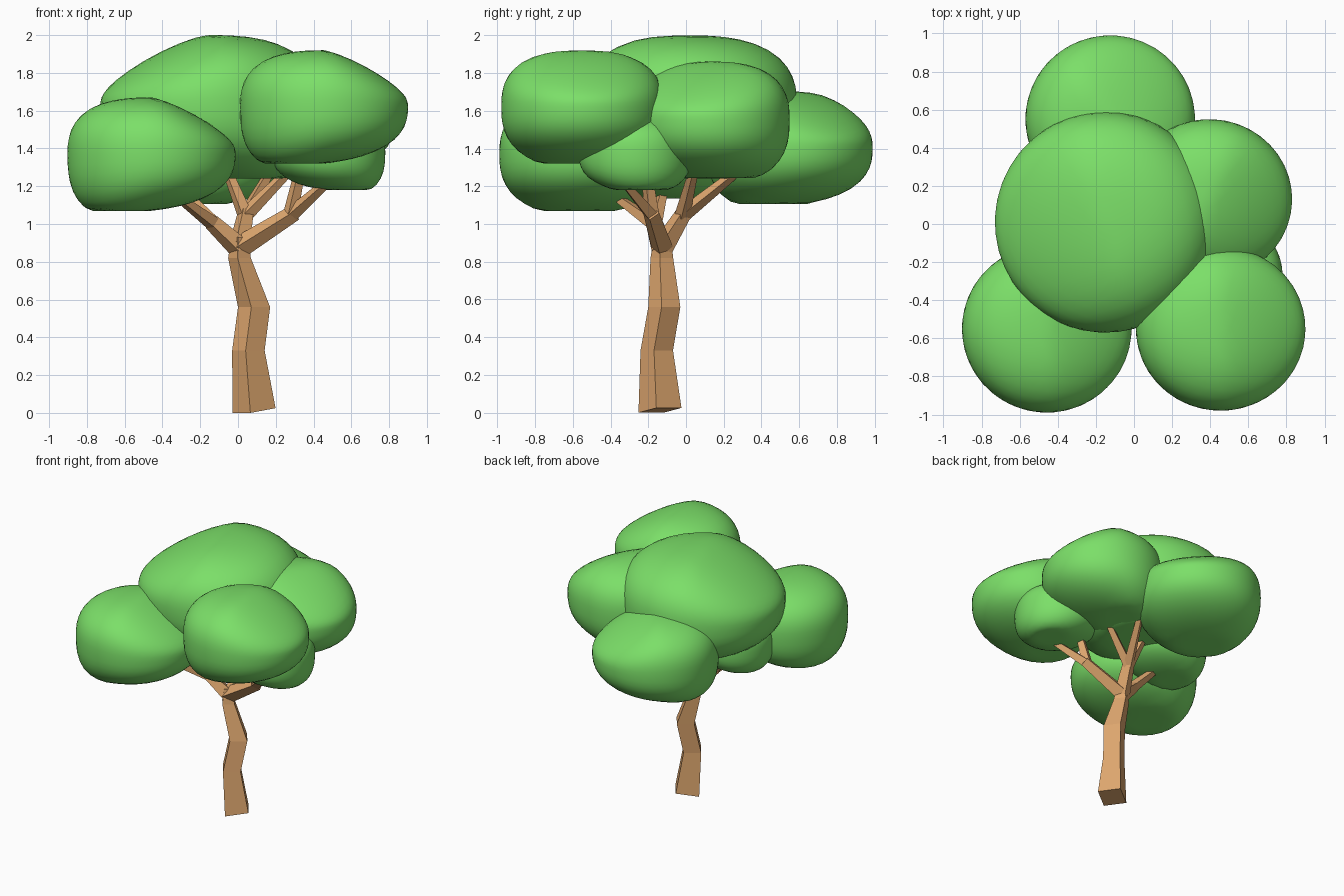
import bpy, bmesh
from math import sin, cos, radians, tau
from mathutils import Vector

if "Cube" in bpy.data.objects:
    bpy.data.objects.remove(bpy.data.objects["Cube"])


def material(name, color):
    m = bpy.data.materials.new(name)
    m.diffuse_color = (*color, 1)
    m.use_nodes = True
    m.node_tree.nodes["Principled BSDF"].inputs["Base Color"].default_value = m.diffuse_color
    return m


LEAF = material("leaf_green", (0.20, 0.74, 0.14))
BARK = material("bark_brown", (0.74, 0.39, 0.16))


def finish(bm, name, mat, smooth):
    bmesh.ops.recalc_face_normals(bm, faces=bm.faces)
    for f in bm.faces:
        f.smooth = smooth
    me = bpy.data.meshes.new(name)
    bm.to_mesh(me)
    bm.free()
    me.materials.append(mat)
    ob = bpy.data.objects.new(name, me)
    bpy.context.collection.objects.link(ob)
    return ob


def leaf_clump(name, center, half, turn, p=2.6):
    """Flattened rounded clump: boxy on one side, tapering to a tip on the other."""
    bm = bmesh.new()
    bmesh.ops.create_icosphere(bm, subdivisions=4, radius=1)
    for v in bm.verts:
        x, y, z = v.co
        s = ((x * x + y * y) ** (p / 2) + abs(z) ** p) ** (1 / p)
        x, y, z = x / s, y / s, z / s
        if z > 0:
            z *= 1 - 0.55 * max(x, 0) ** 1.15
        else:
            z = max(-1, z * (1 - (0.18 if x > 0 else 0.35) * x))
        a = radians(turn)
        v.co = (center[0] + half[0] * (x * cos(a) - y * sin(a)),
                center[1] + half[1] * (x * sin(a) + y * cos(a)),
                center[2] + half[2] * z)
    finish(bm, name, LEAF, True)


def add_loft(bm, rings):
    """Skin a list of four-cornered rings and cap both ends."""
    vs = [[bm.verts.new(c) for c in r] for r in rings]
    for lo, hi in zip(vs, vs[1:]):
        for i in range(4):
            j = (i + 1) % 4
            bm.faces.new((lo[i], lo[j], hi[j], hi[i]))
    bm.faces.new(vs[0][::-1])
    bm.faces.new(vs[-1])


def add_limb(bm, path, radii):
    """Square tapered tube along a path."""
    pts = [Vector(p) for p in path]
    rings = []
    for i, (p, r) in enumerate(zip(pts, radii)):
        t = (pts[min(i + 1, len(pts) - 1)] - pts[max(i - 1, 0)]).normalized()
        u = t.cross(Vector((0.3, 1, 0))).normalized()
        w = t.cross(u)
        rings.append([p + r * (u * cos(tau * k / 4) + w * sin(tau * k / 4)) for k in range(4)])
    add_loft(bm, rings)


# Trunk: crooked four-sided column (corners: front, right, back, left)
def section(cx, cy, z, r):
    return [Vector((cx + dx * r, cy + dy * r, z))
            for dx, dy in ((-0.17, -1), (1, -0.17), (0.17, 1), (-1, 0.17))]


base = section(0.085, -0.138, 0.0, 0.114)
base[1].z = base[2].z = 0.025
trunk = bmesh.new()
add_loft(trunk, [base,
                 section(0.055, -0.155, 0.33, 0.086),
                 section(0.085, -0.115, 0.56, 0.085),
                 section(0.008, -0.128, 0.82, 0.06),
                 section(0.008, -0.125, 0.93, 0.045)])
finish(trunk, "trunk", BARK, False)

# Branches: each main limb leaves the hub, then forks into twigs
HUB = (0.005, -0.125, 0.875)
branches = {
    "left_branch": ((-0.14, -0.17, 1.01),
                    [(-0.30, -0.35, 1.13), (-0.30, -0.12, 1.18)]),
    "right_branch": ((0.30, -0.185, 1.06),
                     [(0.345, -0.22, 1.36), (0.46, -0.32, 1.21)]),
    "back_branch": ((0.04, -0.01, 1.06),
                    [(-0.06, 0.04, 1.29), (0.16, 0.25, 1.26), (0.27, 0.04, 1.28)]),
}
for name, (node, twigs) in branches.items():
    bm = bmesh.new()
    add_limb(bm, [HUB, node], [0.06, 0.044])
    for tip in twigs:
        add_limb(bm, [Vector(node) - (Vector(node) - Vector(HUB)) * 0.08, tip], [0.041, 0.026])
    finish(bm, name, BARK, False)

# Foliage clumps: centre, half sizes, direction of the tapered tip in degrees
leaf_clump("crown_top", (-0.15, 0.01, 1.62), (0.58, 0.58, 0.38), 195)
leaf_clump("crown_back", (-0.125, 0.55, 1.405), (0.445, 0.44, 0.298), 40)
leaf_clump("crown_right", (0.395, 0.13, 1.553), (0.435, 0.42, 0.308), -20)
leaf_clump("crown_front_right", (0.455, -0.55, 1.62), (0.445, 0.43, 0.30), 5)
leaf_clump("crown_front_left", (-0.458, -0.55, 1.37), (0.445, 0.44, 0.30), 5)
leaf_clump("crown_low_right", (0.48, -0.27, 1.38), (0.30, 0.30, 0.20), 200)
leaf_clump("crown_low_left", (-0.34, -0.08, 1.335), (0.30, 0.30, 0.20), 10)
